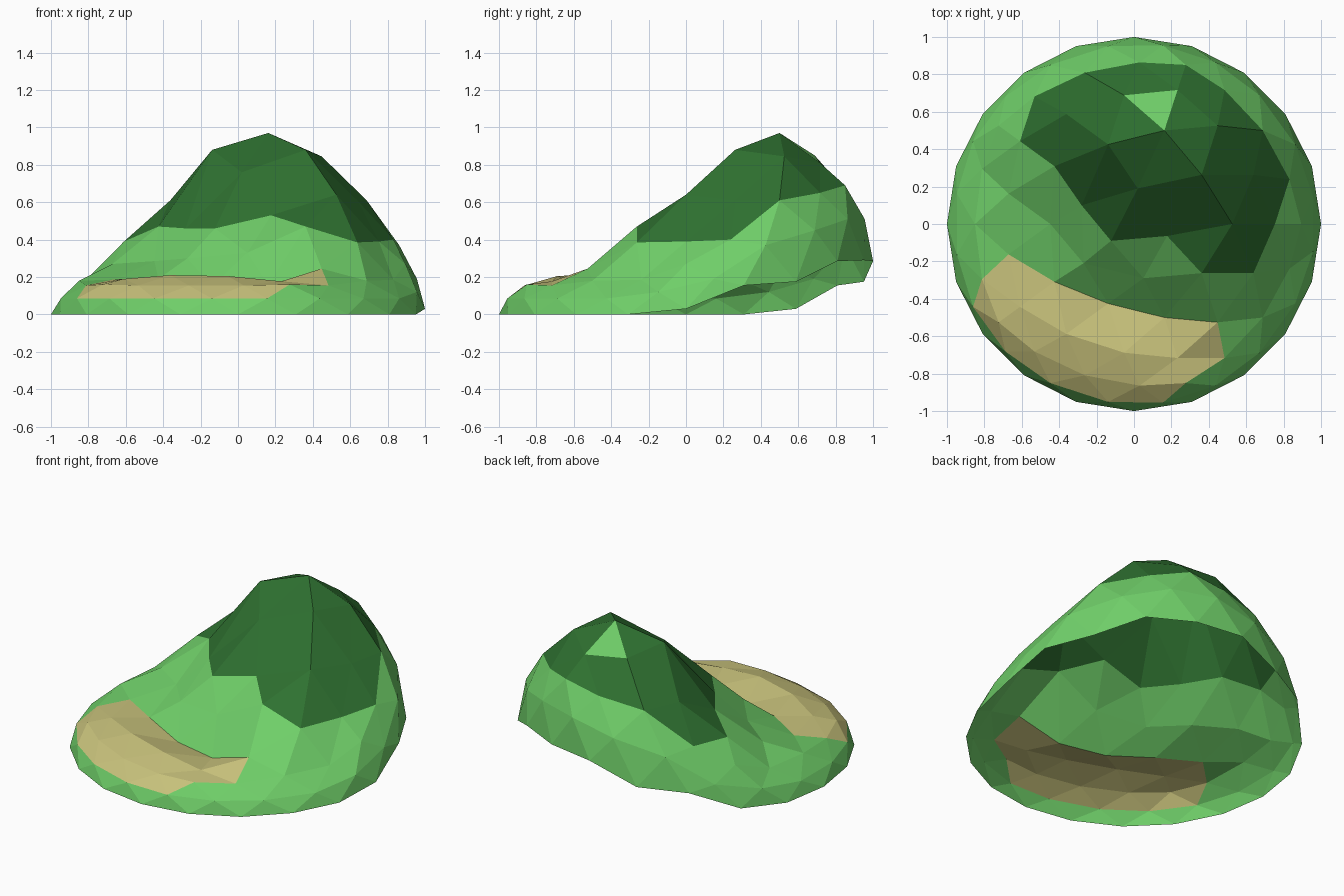
import bpy, bmesh
from math import atan2, degrees

if "Cube" in bpy.data.objects:
    bpy.data.objects.remove(bpy.data.objects["Cube"], do_unlink=True)


def material(name, rgb):
    mat = bpy.data.materials.new(name)
    mat.use_nodes = True
    mat.diffuse_color = (*rgb, 1)
    mat.node_tree.nodes["Principled BSDF"].inputs["Base Color"].default_value = (*rgb, 1)
    return mat


materials = [
    material("light_green", (0.16, 0.62, 0.14)),
    material("dark_green", (0.028, 0.165, 0.030)),
    material("tan", (0.58, 0.54, 0.20)),
]
LIGHT, DARK, TAN = range(3)

BACK = 72  # azimuth of the crown, on which the outer rings are mirrored

# Heights of the upper rings, counter-clockwise from +x
UPPER = [.64, .88, .97, .88, .47, .285, .19, .15, .155, .47]
MIDDLE = [.39, .61, .845, .81, .85, .61, .39, .27,
          .186, .19, .21, .205, .177, .245, .385]
# Heights of the outer rings, from the back round to the front
LOWER = [.69, .65, .61, .40, .27, .185, .18, .155, .16, .155, .155]
SKIRT = [.51, .45, .37, .19, .12, .085]
RIM = [.29, .285, .175, .155, .03, 0]
# The hollow between crown and brim: the innermost ring, then the pole
HOLLOW = [(.177, -.064, .53), (.02, .19, .76), (-.28, .10, .46),
          (-.27, -.21, .30), (.05, -.29, .33)]
POLE = (-.123, -.09, .46)


def azimuth(co):
    return degrees(atan2(co.y, co.x)) % 360


def pick(heights, index):
    return heights[min(index, len(heights) - 1)]


def shaped(co):
    """Move a point of the plain dome to its place in the moulded shell."""
    az = azimuth(co)
    away = abs((az - BACK + 180) % 360 - 180)
    x, y, z = co
    if z > .99:
        return POLE
    if z > .93:
        return HOLLOW[round(az / 72) % 5]
    if z > .79:
        return x, y, UPPER[round(az / 36) % 10]
    if z > .6:
        return x, y, MIDDLE[round(az / 24) % 15]
    if z > .38:
        return x, y, pick(LOWER, round(away / 18))
    if z > .1:
        return x, y, pick(SKIRT, int(away / 18))
    return x, y, pick(RIM, round(away / 18))


def colour(centre):
    """Choose the colour from a face's place on the plain dome."""
    az, z = azimuth(centre), centre.z
    if .2 < z < .86 and 201 < az < (303 if z > .45 else 284):
        return TAN
    if 76 < az < 84 and .7 < z < .8:
        return LIGHT
    turned = (az + 180) % 360 - 180
    if z > .5 and (-25 if z > .7 else 7) < turned < 137.3:
        return DARK
    return LIGHT


# Open half dome
bm = bmesh.new()
bmesh.ops.create_icosphere(bm, subdivisions=3, radius=1)
bmesh.ops.delete(bm, geom=[v for v in bm.verts if v.co.z < -.01], context='VERTS')

# Paint first, then mould
for face in bm.faces:
    face.material_index = colour(face.calc_center_median())
    face.smooth = False
for vert in bm.verts:
    vert.co = shaped(vert.co)

mesh = bpy.data.meshes.new("cap_shell")
bm.to_mesh(mesh)
bm.free()
for mat in materials:
    mesh.materials.append(mat)
shell = bpy.data.objects.new("cap_shell", mesh)
bpy.context.collection.objects.link(shell)
